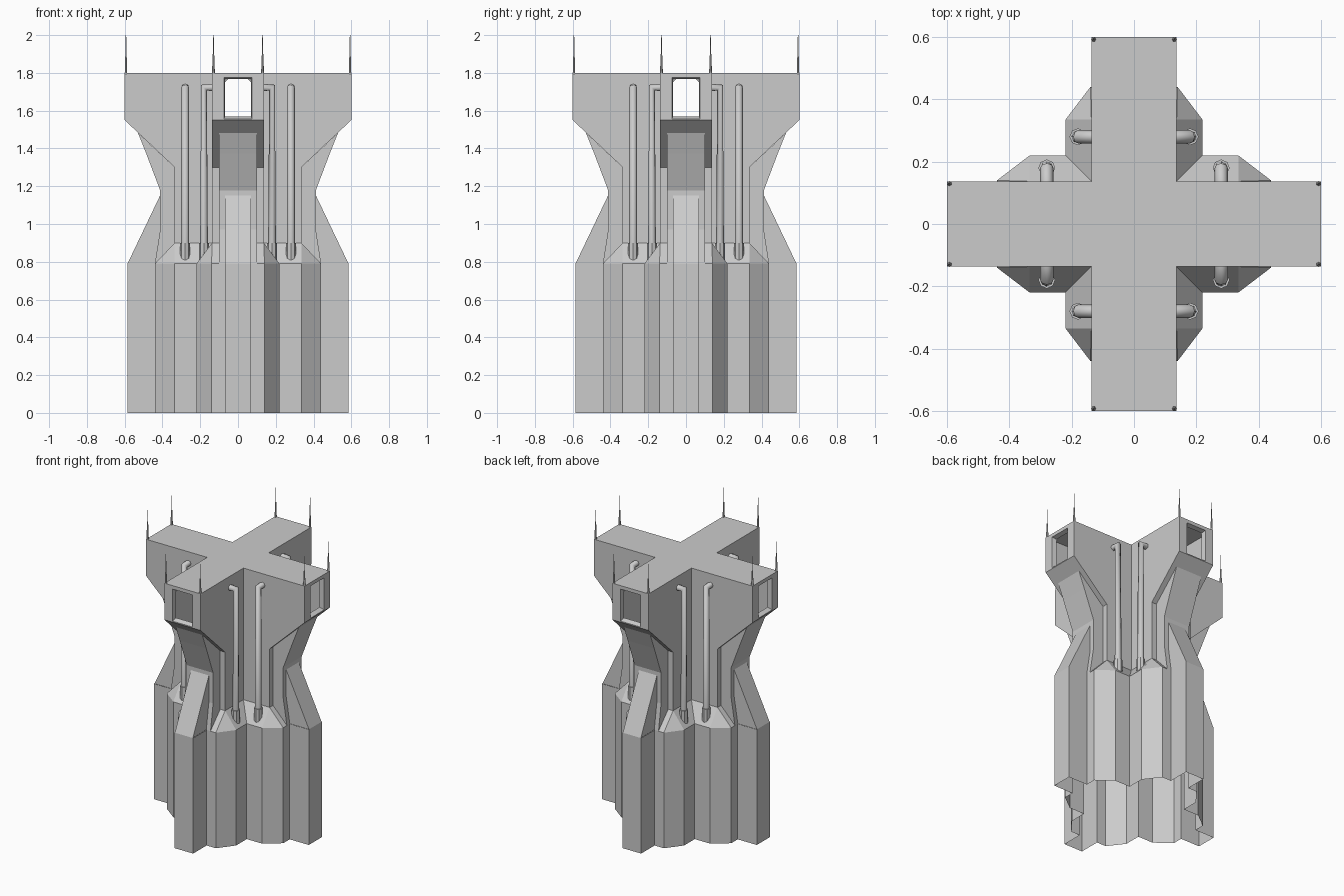
import bpy, bmesh, math
from mathutils import Matrix, Vector

if "Cube" in bpy.data.objects:
    bpy.data.objects.remove(bpy.data.objects["Cube"])


def add_object(name, bm):
    bmesh.ops.remove_doubles(bm, verts=bm.verts, dist=0.0004)
    bmesh.ops.recalc_face_normals(bm, faces=bm.faces)
    me = bpy.data.meshes.new(name)
    bm.to_mesh(me)
    bm.free()
    ob = bpy.data.objects.new(name, me)
    bpy.context.collection.objects.link(ob)
    return ob


def four_way(name, faces):
    """Build faces for the +x arm and repeat them around z."""
    bm = bmesh.new()
    for k in range(4):
        m = Matrix.Rotation(k * math.pi / 2, 3, 'Z')
        for f in faces:
            bm.faces.new([bm.verts.new(m @ Vector(p)) for p in f])
    return add_object(name, bm)


def strip(profile, w):
    return [[(a[0], -w, a[1]), (b[0], -w, b[1]), (b[0], w, b[1]), (a[0], w, a[1])]
            for a, b in zip(profile, profile[1:])]


def sides(profile, w):
    return [[(x, s * w, z) for x, z in profile] for s in (-1, 1)]


def bridge(a, b):
    n = len(a)
    return [[a[i], a[(i + 1) % n], b[(i + 1) % n], b[i]] for i in range(n)]


W, EAVE, ROOF = 0.137, 0.79, 0.90

# Pleated lower skirt, open at the bottom
plan = [(.585, -.07), (.585, .07), (.44, .07), (.44, .14), (.335, .22), (.22, .22),
        (.22, .335), (.14, .44), (.07, .44), (.07, .585)]
four_way("lower_skirt", [[(*a, 0), (*b, 0), (*b, EAVE), (*a, EAVE)]
                         for a, b in zip(plan, plan[1:])])

# Sloping skirt roof meeting the tower walls
half = [[(.44, .14, EAVE), (.335, .22, EAVE), (.335, W, ROOF)],
        [(.335, .22, EAVE), (.22, .22, EAVE), (W, W, ROOF), (.335, W, ROOF)]]
roof = half + [[(x, -y, z) for x, y, z in f] for f in half]
roof += [[(.44, -.14, EAVE), (.44, .14, EAVE), (.335, W, ROOF), (.335, -W, ROOF)]]
four_way("skirt_roof", roof)

# Buttress tops
fin = [(.585, EAVE), (.412, 1.152)]
four_way("buttress_top", strip(fin, .068) + sides(fin + [(.412, EAVE)], .068))

# Waisted necks under the arms
neck = [(.53, 1.483), (.486, 1.373), (.412, 1.178), (.412, .97), (.44, EAVE)]
four_way("neck", strip(neck, .10) + sides(neck + [(.335, EAVE), (.335, 1.3)], .10))

# Cross-shaped upper tower, hollow, with a window in each arm end
under = [(.335, ROOF), (.335, 1.3), (.6, 1.55)]
tower = strip(under, W) + sides([(W, ROOF)] + under + [(.6, 1.8), (W, 1.8)], W)


def rect(x, w, z0, z1):
    return [(x, -w, z0), (x, w, z0), (x, w, z1), (x, -w, z1)]


inner = rect(.57, .069, 1.57, 1.768)
opening = rect(.6, .074, 1.557, 1.776)
tower += bridge(rect(.6, W, 1.55, 1.8), opening) + bridge(opening, inner)
tower += [[(.57, s * .069, 1.768), (.57, s * .051, 1.768), (.57, s * .069, 1.75)] for s in (-1, 1)]
tower += [[(W, -W, 1.8), (.6, -W, 1.8), (.6, W, 1.8), (W, W, 1.8)],
          [(0, 0, 1.8), (W, -W, 1.8), (W, W, 1.8)]]
tower_ob = four_way("upper_tower", tower)
bm = bmesh.new()
bm.from_mesh(tower_ob.data)
bmesh.ops.dissolve_limit(bm, angle_limit=0.01, verts=bm.verts, edges=bm.edges)
bm.to_mesh(tower_ob.data)
bm.free()

# Drain pipes in the inner corners
cu = bpy.data.curves.new("drain_pipes", 'CURVE')
cu.dimensions = '3D'
cu.bevel_depth = .021
cu.bevel_resolution = 2
cu.use_fill_caps = True
collars = bmesh.new()
for k in range(4):
    for s in (-1, 1):
        m = Matrix.Rotation(k * math.pi / 2, 4, 'Z')
        path = [(.28, s * .12, 1.722), (.28, s * .18, 1.722), (.28, s * .18, .82)]
        sp = cu.splines.new('POLY')
        sp.points.add(2)
        for p, co in zip(sp.points, path):
            p.co = (*(m @ Vector(co)), 1)
        # Collar at the foot of the pipe
        bmesh.ops.create_cone(collars, cap_ends=True, segments=8, radius1=.027, radius2=.027,
                              depth=.09, matrix=m @ Matrix.Translation((.28, s * .18, .855)))
bpy.context.collection.objects.link(bpy.data.objects.new("drain_pipes", cu))
add_object("pipe_collars", collars)

# Antennas on the roof corners
ant = bmesh.new()
for k in range(4):
    for s in (-1, 1):
        m = Matrix.Rotation(k * math.pi / 2, 4, 'Z') @ Matrix.Translation((.593, s * .13, 0))
        for r1, r2, z0, z1 in ((.008, .004, 1.79, 1.9), (.0025, .0015, 1.9, 2.0)):
            bmesh.ops.create_cone(ant, cap_ends=True, segments=6, radius1=r1, radius2=r2,
                                  depth=z1 - z0, matrix=m @ Matrix.Translation((0, 0, (z0 + z1) / 2)))
add_object("antennas", ant)
